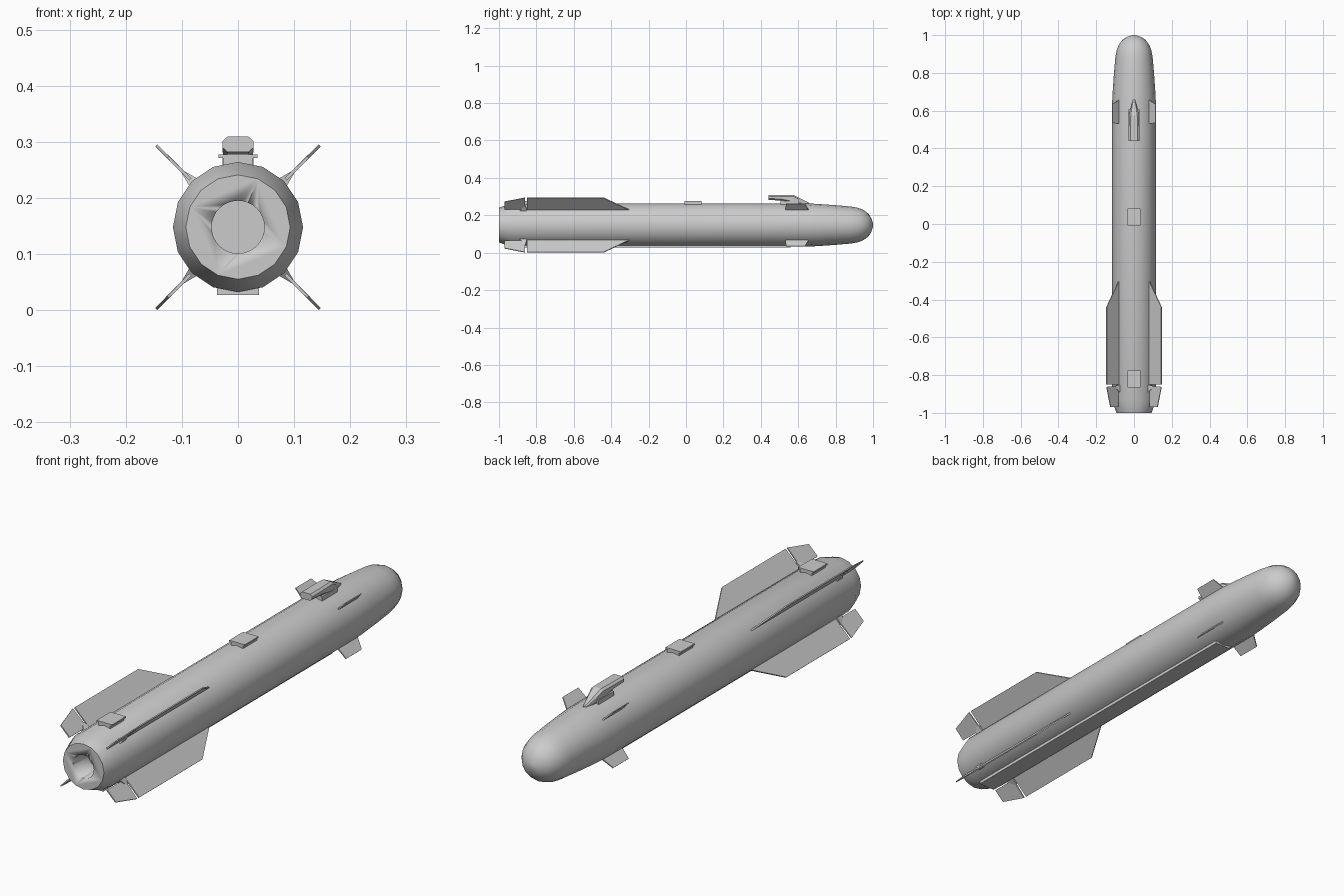
import bpy, bmesh, math
from mathutils import Matrix, Vector

if "Cube" in bpy.data.objects:
    bpy.data.objects.remove(bpy.data.objects["Cube"])

CZ = 0.148  # height of the body axis


def finish(name, bm, smooth=None):
    bmesh.ops.recalc_face_normals(bm, faces=bm.faces)
    me = bpy.data.meshes.new(name)
    bm.to_mesh(me)
    bm.free()
    ob = bpy.data.objects.new(name, me)
    bpy.context.collection.objects.link(ob)
    if smooth:
        bpy.ops.object.select_all(action='DESELECT')
        ob.select_set(True)
        bpy.context.view_layer.objects.active = ob
        bpy.ops.object.shade_smooth_by_angle(angle=math.radians(smooth))
    return ob


def loft(bm, rings):
    """Skin a list of equal-length point rings and cap both ends."""
    vs = [[bm.verts.new(p) for p in r] for r in rings]
    n = len(vs[0])
    for a, b in zip(vs, vs[1:]):
        for i in range(n):
            j = (i + 1) % n
            bm.faces.new((a[i], a[j], b[j], b[i]))
    bm.faces.new(vs[0])
    bm.faces.new(vs[-1])


def circle(r, y, n):
    return [(r * math.sin(2 * math.pi * i / n), y, CZ + r * math.cos(2 * math.pi * i / n))
            for i in range(n)]


def lathe(name, profile, n, smooth=None):
    bm = bmesh.new()
    loft(bm, [circle(r, y, n) for y, r in profile])
    return finish(name, bm, smooth)


def box(bm, x, y0, y1, z0, z1):
    loft(bm, [[(-x, y, z0), (x, y, z0), (x, y, z1), (-x, y, z1)] for y in (y0, y1)])


def fins(name, outline, t_root, t_tip):
    """Four fins on the diagonals; outline holds (radius, y) points."""
    r0 = min(p[0] for p in outline)
    r1 = max(p[0] for p in outline)
    for k in range(4):
        rot = Matrix.Rotation(math.radians(45 + 90 * k), 3, 'Y')
        bm = bmesh.new()
        sides = []
        for s in (-1, 1):
            ring = []
            for r, y in outline:
                t = t_root + (t_tip - t_root) * (r - r0) / (r1 - r0)
                ring.append(rot @ Vector((r, y, s * t / 2)) + Vector((0, 0, CZ)))
            sides.append(ring)
        loft(bm, sides)
        finish(f"{name}_{k + 1}", bm)


# Body with tail taper and rounded nose
body = lathe("body", [(-1, 0.093), (-0.935, 0.116), (0.64, 0.116), (0.70, 0.113),
                      (0.80, 0.106), (0.88, 0.099), (0.92, 0.092), (0.95, 0.080),
                      (0.975, 0.061), (0.99, 0.038), (0.998, 0.016), (1, 0.003)], 16, 35)

# Exhaust bore in the tail
cutter = lathe("bore_cutter", [(-1.05, 0.047), (-0.90, 0.047)], 32, 35)
cutter.hide_render = True
cutter.hide_viewport = True
mod = body.modifiers.new("bore", 'BOOLEAN')
mod.operation = 'DIFFERENCE'
mod.solver = 'EXACT'
mod.object = cutter

# Long rear fins, tail control surfaces, their hinges, and small front fins
fins("rear_fin", [(0.105, -0.29), (0.116, -0.305), (0.206, -0.44),
                  (0.206, -0.85), (0.105, -0.85)], 0.006, 0.005)
fins("control_fin", [(0.120, -0.858), (0.206, -0.862), (0.176, -0.97), (0.120, -0.97)],
     0.006, 0.004)
fins("control_hinge", [(0.100, -0.85), (0.142, -0.856), (0.142, -0.868), (0.100, -0.90)],
     0.026, 0.004)
fins("front_fin", [(0.105, 0.53), (0.162, 0.535), (0.162, 0.635), (0.105, 0.66)],
     0.006, 0.004)

# Cable duct under the body
bm = bmesh.new()
box(bm, 0.037, -0.925, 0.56, 0.027, 0.06)
finish("cable_duct", bm)

# Two T-shaped mounting lugs on top
for name, y in (("middle_lug", 0.038), ("rear_lug", -0.82)):
    bm = bmesh.new()
    box(bm, 0.027, y - 0.045, y + 0.045, 0.25, 0.273)
    box(bm, 0.035, y - 0.045, y + 0.045, 0.271, 0.277)
    finish(name, bm)

# Front hook: chamfered arm sloping down to a point, on a block
bm = bmesh.new()
rings = []
for y, w, z0, z1 in ((0.44, 0.028, 0.282, 0.309), (0.51, 0.028, 0.279, 0.309),
                     (0.575, 0.026, 0.265, 0.309), (0.605, 0.020, 0.258, 0.294),
                     (0.66, 0.005, 0.252, 0.266)):
    c = min(0.009, w * 0.35)
    d = min(0.008, (z1 - z0) * 0.3)
    rings.append([(-w, y, z0 + d), (-w + c, y, z0), (w - c, y, z0), (w, y, z0 + d),
                  (w, y, z1 - d), (w - c, y, z1), (-w + c, y, z1), (-w, y, z1 - d)])
loft(bm, rings)
finish("front_hook", bm)

bm = bmesh.new()
box(bm, 0.028, 0.505, 0.605, 0.25, 0.276)
box(bm, 0.020, 0.505, 0.58, 0.27, 0.29)
finish("front_hook_base", bm)
